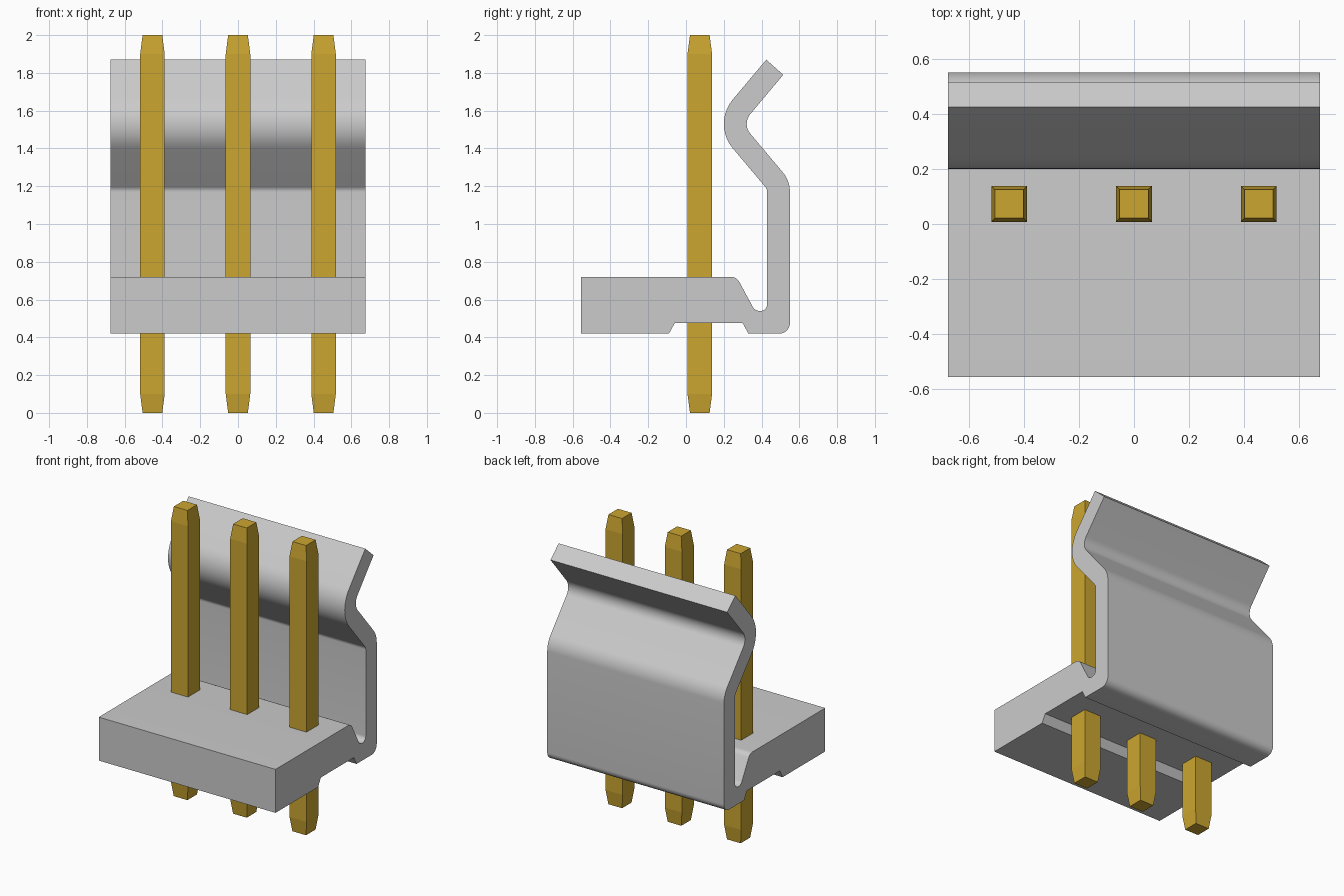
import bpy, bmesh, math
from mathutils import Vector

cube = bpy.data.objects.get("Cube")
if cube:
    bpy.data.objects.remove(cube)


def make_material(name, rgb, metallic=0.0):
    mat = bpy.data.materials.new(name)
    mat.use_nodes = True
    mat.diffuse_color = (*rgb, 1)
    mat.node_tree.nodes["Principled BSDF"].inputs["Base Color"].default_value = (*rgb, 1)
    return mat


def add_object(name, bm, mat):
    bmesh.ops.recalc_face_normals(bm, faces=bm.faces)
    mesh = bpy.data.meshes.new(name)
    bm.to_mesh(mesh)
    bm.free()
    mesh.materials.append(mat)
    obj = bpy.data.objects.new(name, mesh)
    bpy.context.collection.objects.link(obj)
    return obj


def rounded(corners, steps=10):
    """Turn (y, z, radius) corners into an outline with true arc fillets."""
    outline = []
    for i, (y, z, r) in enumerate(corners):
        p = Vector((y, z))
        if r == 0:
            outline.append(p)
            continue
        a = (Vector(corners[i - 1][:2]) - p).normalized()
        b = (Vector(corners[(i + 1) % len(corners)][:2]) - p).normalized()
        half = a.angle(b) / 2
        centre = p + (a + b).normalized() * r / math.sin(half)
        start = p + a * r / math.tan(half) - centre
        end = p + b * r / math.tan(half) - centre
        sweep = start.angle(end)
        for k in range(steps + 1):
            t = k / steps
            outline.append(centre + (start * math.sin((1 - t) * sweep)
                                     + end * math.sin(t * sweep)) / math.sin(sweep))
    return outline


grey = make_material("light grey plastic", (0.6, 0.6, 0.6))
gold = make_material("gold metal", (0.6, 0.38, 0.03))

# Housing: base block, underside channel, relief slot and bent latch wall
WIDTH = 1.35
corners = [
    (-0.555, 0.42, 0), (-0.09, 0.42, 0), (-0.06, 0.475, 0), (0.30, 0.475, 0),
    (0.33, 0.42, 0), (0.55, 0.42, 0.055), (0.55, 1.229, 0.16),
    (0.297, 1.53, 0.08), (0.515, 1.79, 0), (0.425, 1.87, 0),
    (0.139, 1.53, 0.20), (0.43, 1.184, 0.04), (0.43, 0.54, 0.035),
    (0.365, 0.54, 0.04), (0.268, 0.72, 0.05), (-0.555, 0.72, 0),
]
bm = bmesh.new()
profile = bm.faces.new([bm.verts.new((-WIDTH / 2, p.x, p.y)) for p in rounded(corners)])
extruded = bmesh.ops.extrude_face_region(bm, geom=[profile], use_keep_orig=True)["geom"]
bmesh.ops.translate(bm, vec=(WIDTH, 0, 0),
                    verts=[v for v in extruded if isinstance(v, bmesh.types.BMVert)])
housing = add_object("latch_housing", bm, grey)
housing.select_set(True)
bpy.context.view_layer.objects.active = housing
bpy.ops.object.shade_smooth_by_angle(angle=math.radians(25))

# Square pins with tapered ends
for label, x in (("right", -0.453), ("middle", 0), ("left", 0.453)):
    bm = bmesh.new()
    previous = None
    for z, h in ((0, 0.052), (0.1, 0.065), (1.9, 0.065), (2, 0.052)):
        ring = [bm.verts.new((x + sx * h, 0.073 + sy * h, z))
                for sx, sy in ((-1, -1), (1, -1), (1, 1), (-1, 1))]
        if previous:
            for i in range(4):
                j = (i + 1) % 4
                bm.faces.new((previous[i], previous[j], ring[j], ring[i]))
        else:
            bm.faces.new(ring[::-1])
        previous = ring
    bm.faces.new(previous)
    add_object("pin_" + label, bm, gold)
